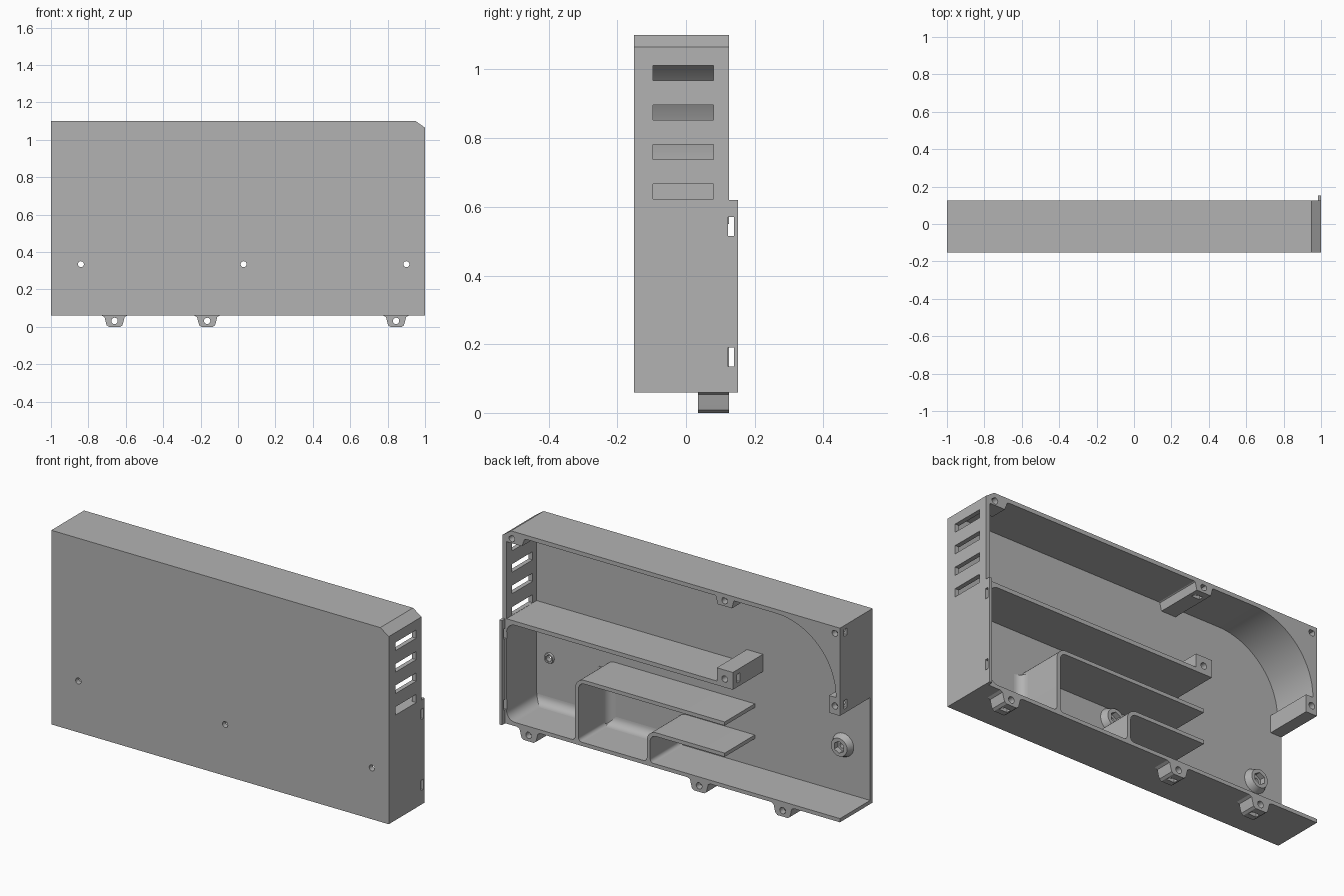
import bpy
import bmesh
from math import sin, cos, pi, radians
from mathutils import Matrix

cube = bpy.data.objects.get("Cube")
if cube:
    bpy.data.objects.remove(cube, do_unlink=True)

grey = bpy.data.materials.new("light_grey_plastic")
grey.use_nodes = True
grey.diffuse_color = (0.45, 0.45, 0.45, 1)
grey.node_tree.nodes["Principled BSDF"].inputs["Base Color"].default_value = grey.diffuse_color

FRONT, INNER, BACK = -0.152, -0.13, 0.125
BASE, TOP = 0.06, 1.1
FLOOR = 0.08


def finish(bm, name):
    bmesh.ops.recalc_face_normals(bm, faces=bm.faces)
    mesh = bpy.data.meshes.new(name)
    bm.to_mesh(mesh)
    bm.free()
    obj = bpy.data.objects.new(name, mesh)
    bpy.context.collection.objects.link(obj)
    mesh.materials.append(grey)
    return obj


def prism(name, points, lo, hi, axis="y"):
    """Extrude a 2D outline along one axis."""
    place = {"x": lambda a, b, t: (t, a, b),
             "y": lambda a, b, t: (a, t, b),
             "z": lambda a, b, t: (a, b, t)}[axis]
    bm = bmesh.new()
    near = [bm.verts.new(place(a, b, lo)) for a, b in points]
    far = [bm.verts.new(place(a, b, hi)) for a, b in points]
    bm.faces.new(near)
    bm.faces.new(far)
    for i in range(len(points)):
        j = (i + 1) % len(points)
        bm.faces.new((near[i], near[j], far[j], far[i]))
    return finish(bm, name)


def box(name, x, y, z):
    return prism(name, [(x[0], z[0]), (x[1], z[0]), (x[1], z[1]), (x[0], z[1])], *y)


def rod(name, x, z, y0, y1, r0, r1=None, sides=24):
    """Cylinder or cone lying along y."""
    bm = bmesh.new()
    turn = Matrix.Translation((x, (y0 + y1) / 2, z)) @ Matrix.Rotation(-pi / 2, 4, "X")
    bmesh.ops.create_cone(bm, cap_ends=True, segments=sides, radius1=r0,
                          radius2=r0 if r1 is None else r1, depth=y1 - y0, matrix=turn)
    return finish(bm, name)


def arc(cx, cy, r, start, end, steps=8):
    angles = [radians(start + (end - start) * i / steps) for i in range(steps + 1)]
    return [(cx + r * cos(a), cy + r * sin(a)) for a in angles]


def cut(obj, cutters):
    for cutter in cutters:
        mod = obj.modifiers.new("cut", "BOOLEAN")
        mod.operation, mod.solver, mod.object = "DIFFERENCE", "EXACT", cutter
        bpy.ops.object.select_all(action="DESELECT")
        bpy.context.view_layer.objects.active = obj
        obj.select_set(True)
        bpy.ops.object.modifier_apply(modifier=mod.name)
        bpy.data.objects.remove(cutter, do_unlink=True)


def fillet(name, corner, sx, sy, r, lo, hi, axis="y"):
    """Concave rounding that fills an inside corner opening towards (sx, sy)."""
    a, b = corner
    curve = [(a + sx * (r - u), b + sy * (r - v)) for u, v in arc(0, 0, r, 0, 90)]
    return prism(name, [corner] + curve, lo, hi, axis)


def screw_hole(x, z):
    return rod("hole_cutter", x, z, 0.03, 0.14, 0.017)


# Front plate with three screw holes
plate = prism("front_plate", [(-1, BASE), (1, BASE), (1, 1.065), (0.95, TOP), (-1, TOP)],
              FRONT, INNER)
HOLES = (-0.84, 0.03, 0.9)
cut(plate, [rod("hole_cutter", x, 0.335, -0.2, 0, 0.016) for x in HOLES])

# Top, vented side and floor as one folded shell
shell = prism("outer_shell", [(-1, TOP), (0.95, TOP), (1, 1.065), (1, BASE), (-1, BASE),
                              (-1, FLOOR), (0.976, FLOOR), (0.976, 1.055), (0.943, 1.078),
                              (-1, 1.078)], INNER, BACK)
cut(shell, [box("vent_cutter", (0.9, 1.1), (-0.096, 0.08), (z, z + 0.044))
            for z in (0.623, 0.738, 0.853, 0.968)])

# Latch strip beside the open back
strip = box("latch_strip", (0.984, 1), (0.1, 0.152), (BASE, 0.62))
SLOTS = (0.135, 0.515)
slot_size = 0.055
cut(strip, [box("slot_cutter", (0.9, 1.1), (0.122, 0.14), (z, z + slot_size)) for z in SLOTS])
cut(shell, [box("slot_cutter", (0.9, 1.1), (0.122, 0.14), (z, z + slot_size)) for z in SLOTS])

# Curved duct corner with its end wall and lower screw block
corner = prism("curved_duct_corner",
               [(-1, TOP), (-1, 0.63), (-0.935, 0.63), (-0.935, 0.722)]
               + arc(-0.62, 0.722, 0.356, 180, 90, 24) + [(-0.62, TOP)], INNER, BACK)
cut(corner, [screw_hole(-0.97, 1.065), screw_hole(-0.97, 0.675)]
    + [box("nut_cutter", (-1.1, -0.95), (0.065, 0.09), (z - 0.023, z + 0.023))
       for z in (1.065, 0.675)])

# Shelf ending in a raised screw block
shelf = prism("middle_shelf", [(0.98, 0.6), (-0.365, 0.6), (-0.365, 0.693), (-0.27, 0.693),
                               (-0.27, 0.622), (0.98, 0.622)], INNER, BACK)
cut(shelf, [screw_hole(-0.317, 0.645),
            box("nut_cutter", (-0.5, -0.335), (0.065, 0.09), (0.622, 0.668))])

# Screw blocks below the top wall
top_block = prism("top_screw_block", [(-0.24, 1.09), (-0.265, 1.075), (-0.275, 1.035),
                                      (-0.36, 1.035), (-0.37, 1.075), (-0.395, 1.09)],
                  INNER, BACK)
cut(top_block, [screw_hole(-0.317, 1.065),
                box("nut_cutter", (-0.34, -0.294), (0.065, 0.09), (1, 1.06))])
side_block = prism("corner_screw_block", [(0.99, 1.065), (0.95, 1.09), (0.8, 1.09),
                                          (0.87, 1.075), (0.885, 1.035), (0.99, 1.035)],
                   0.035, BACK)
cut(side_block, [screw_hole(0.945, 1.06)])


# L-shaped guide vanes with a rounded bend
def vane(name, x, z, r=0.055, t=0.02, end=-0.317):
    outer = arc(x - r, z - r, r, 0, 90)
    inner = arc(x - r, z - r, r - t, 90, 0)
    prism(name, [(x, FLOOR - 0.01)] + outer + [(end, z), (end, z - t)]
          + inner + [(x - t, FLOOR - 0.01)], INNER, BACK)


vane("large_vane", 0.57, 0.415)
vane("small_vane", 0.145, 0.248)

# Soft inside corners of the chambers
for z, direction in ((FLOOR, 1), (0.6, -1)):
    fillet("chamber_corner", (0.976, z), -1, direction, 0.05, INNER, BACK)
for x in (0.57, 0.145):
    fillet("vane_foot_corner", (x, FLOOR), 1, 1, 0.02, INNER, BACK)
    fillet("vane_foot_corner", (x - 0.02, FLOOR), -1, 1, 0.02, INNER, BACK)
fillet("floor_plate_corner", (INNER, FLOOR), 1, 1, 0.045, 0.145, 0.976, "x")
fillet("vane_plate_corner", (0.57, INNER), 1, 1, 0.045, FLOOR, 0.37, "z")
fillet("vane_plate_corner", (0.55, INNER), -1, 1, 0.045, FLOOR, 0.37, "z")

# Recessed screw bosses behind the front plate
for x in HOLES:
    wide = x < 0.5
    boss = rod("plate_boss", x, 0.335, INNER - 0.005, -0.095 if wide else -0.12,
               0.065 if wide else 0.03, 0.048 if wide else 0.026)
    cut(boss, [rod("hole_cutter", x, 0.335, -0.2, 0, 0.016),
               rod("hex_cutter", x, 0.335, -0.125, 0, 0.032 if wide else 0.02, sides=6)])

# Feet with a screw hole and a nut slot
half = [(0.068, 0.065), (0.068, BASE), (0.054, 0.053), (0.047, 0.025), (0.042, 0.008), (0.03, 0)]
for x in (-0.66, -0.165, 0.845):
    outline = [(x + a, b) for a, b in half] + [(x - a, b) for a, b in reversed(half)]
    foot = prism("foot", outline, 0.035, BACK)
    cut(foot, [screw_hole(x, 0.032),
               box("nut_cutter", (x - 0.023, x + 0.023), (0.065, 0.09), (-0.1, 0.045))])

# Smooth curved surfaces, keep edges sharp
bpy.ops.object.select_all(action="DESELECT")
for obj in bpy.context.collection.objects:
    if obj.type == "MESH" and grey.name in obj.data.materials:
        obj.select_set(True)
        bpy.context.view_layer.objects.active = obj
bpy.ops.object.shade_smooth_by_angle(angle=radians(30))
